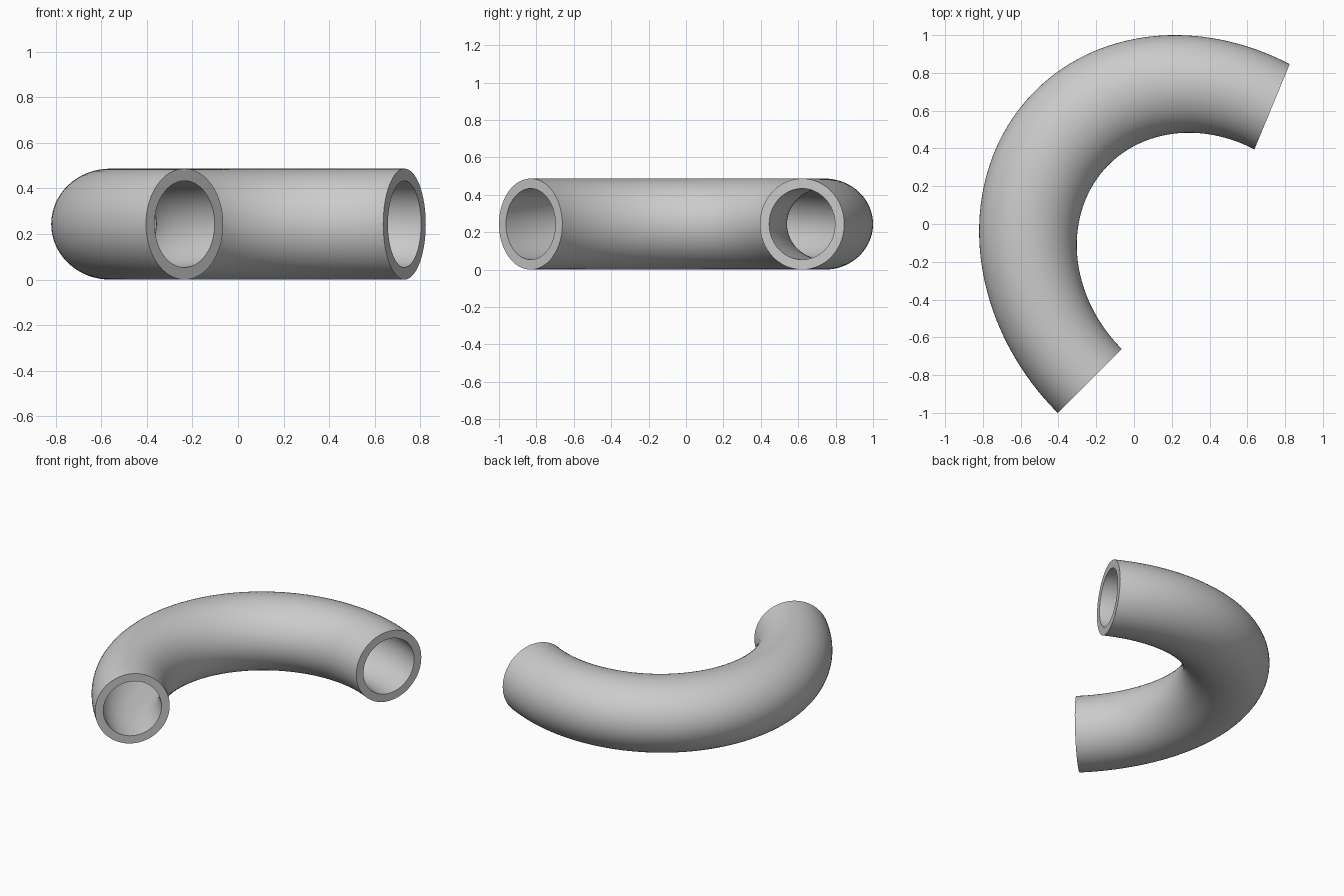
import bpy, bmesh
from math import sin, cos, pi, radians, sqrt

if "Cube" in bpy.data.objects:
    bpy.data.objects.remove(bpy.data.objects["Cube"])

CX, CY, CZ = 0.388, -0.208, 0.2435   # centre of the bend
A, B = 1.12, 1.29                    # outer half-axes along the two diagonals
MAJOR, MINOR = 0.786, 0.214          # centre line and tube radius, as part of the outer radius
WALL = 0.78                          # bore radius / tube radius
START, END = radians(19.8), radians(180)
STEPS, SIDES = 72, 64


def point(theta, phi, k):
    """Point on the stretched ring; k scales the tube radius."""
    r = MAJOR + k * MINOR * cos(phi)
    u, v = A * r * cos(theta), B * r * sin(theta)
    return (CX + (u - v) / sqrt(2), CY + (u + v) / sqrt(2), CZ * (1 + k * sin(phi)))


bm = bmesh.new()


def skin(k):
    """Rings of vertices along the bend."""
    return [[bm.verts.new(point(START + (END - START) * i / STEPS, 2 * pi * j / SIDES, k))
             for j in range(SIDES)] for i in range(STEPS + 1)]


def bridge(a, b):
    for j in range(SIDES):
        n = (j + 1) % SIDES
        bm.faces.new((a[j], a[n], b[n], b[j]))


# Outer skin and bore
outer, bore = skin(1), skin(WALL)
for rings in (outer, bore):
    for a, b in zip(rings, rings[1:]):
        bridge(a, b)
# Flat annular end faces
bridge(outer[0], bore[0])
bridge(outer[-1], bore[-1])
bmesh.ops.recalc_face_normals(bm, faces=bm.faces)

mesh = bpy.data.meshes.new("curved_pipe")
bm.to_mesh(mesh)
bm.free()
pipe = bpy.data.objects.new("curved_pipe", mesh)
bpy.context.collection.objects.link(pipe)

# Smooth walls with crisp end rims
bpy.context.view_layer.objects.active = pipe
pipe.select_set(True)
bpy.ops.object.shade_smooth_by_angle(angle=radians(30))
